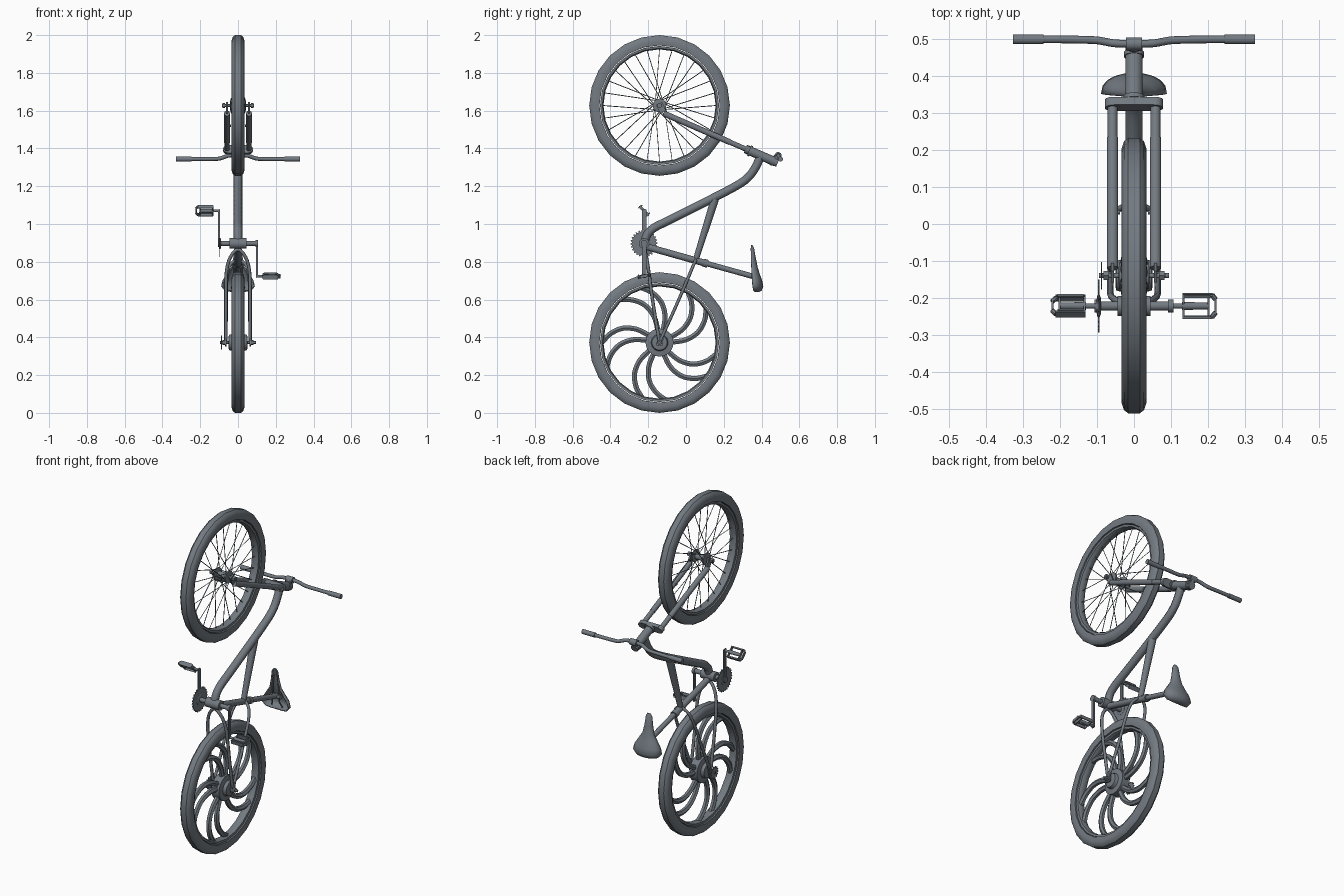
import bpy, bmesh
from math import sin, cos, pi, radians
from mathutils import Vector as V, Matrix as M

if "Cube" in bpy.data.objects:
    bpy.data.objects.remove(bpy.data.objects["Cube"])

REAR, FRONT, BB = V((0, -.14, .3725)), V((0, -.14, 1.6275)), V((0, -.222, .897))
GREY = bpy.data.materials.new("dark_grey")
GREY.diffuse_color = (.17, .195, .22, 1)
GREY.use_nodes = True
GREY.node_tree.nodes["Principled BSDF"].inputs["Base Color"].default_value = GREY.diffuse_color


def finish(name, me, angle=35):
    me.materials.clear()
    me.materials.append(GREY)
    ob = bpy.data.objects.new(name, me)
    bpy.context.collection.objects.link(ob)
    bpy.ops.object.select_all(action='DESELECT')
    ob.select_set(True)
    bpy.context.view_layer.objects.active = ob
    bpy.ops.object.shade_smooth_by_angle(angle=radians(angle))
    return ob


def done(name, bm, angle=35):
    bmesh.ops.recalc_face_normals(bm, faces=bm.faces)
    me = bpy.data.meshes.new(name)
    bm.to_mesh(me)
    bm.free()
    return finish(name, me, angle)


def box(bm, c, s, rx=0):
    bmesh.ops.create_cube(bm, size=1, matrix=M.Translation(c) @ M.Rotation(rx, 4, 'X') @ M.Diagonal((*s, 1)))


def cyl(bm, a, b, r1, r2=None, seg=14):
    a, b = V(a), V(b)
    d = b - a
    mat = M.Translation((a + b) / 2) @ d.to_track_quat('Z', 'Y').to_matrix().to_4x4()
    bmesh.ops.create_cone(bm, cap_ends=True, segments=seg, radius1=r1, radius2=r1 if r2 is None else r2,
                          depth=d.length, matrix=mat)


def rod(name, *parts):
    bm = bmesh.new()
    for p in parts:
        cyl(bm, *p)
    return done(name, bm)


def lathe(name, prof, c, seg=24, closed=False):
    # profile of (x, radius) points turned about the x axis
    bm = bmesh.new()
    rings = [[bm.verts.new(c + V((x, r * cos(2 * pi * i / seg), r * sin(2 * pi * i / seg)))) for i in range(seg)]
             for x, r in prof]
    n = len(prof)
    for k in range(n if closed else n - 1):
        a, b = rings[k], rings[(k + 1) % n]
        for i in range(seg):
            j = (i + 1) % seg
            bm.faces.new((a[i], a[j], b[j], b[i]))
    if not closed:
        bm.faces.new(rings[0])
        bm.faces.new(rings[-1])
    return done(name, bm)


def gear(name, c, r, teeth, thick):
    bm = bmesh.new()
    pts = []
    for i in range(teeth * 4):
        q = r if i % 4 < 2 else r - .008
        a = 2 * pi * i / (teeth * 4)
        pts.append(bm.verts.new(c + V((-thick / 2, q * cos(a), q * sin(a)))))
    f = bm.faces.new(pts)
    g = bmesh.ops.extrude_face_region(bm, geom=[f])['geom']
    bmesh.ops.translate(bm, vec=(thick, 0, 0), verts=[v for v in g if isinstance(v, bmesh.types.BMVert)])
    return done(name, bm)


def smooth_path(p, n):
    p = [V(q) for q in p]
    e = [2 * p[0] - p[1]] + p + [2 * p[-1] - p[-2]]
    out = []
    for i in range(1, len(e) - 2):
        a, b, c, d = e[i - 1:i + 3]
        for k in range(n):
            t = k / n
            out.append(.5 * (2 * b + (c - a) * t + (2 * a - 5 * b + 4 * c - d) * t * t
                             + (3 * b - a - 3 * c + d) * t ** 3))
    return out + [p[-1]]


def tube(name, paths, r, n=4, res=2):
    cu = bpy.data.curves.new(name, 'CURVE')
    cu.dimensions, cu.bevel_depth, cu.bevel_resolution, cu.use_fill_caps = '3D', r, res, True
    for p in paths:
        pts = smooth_path(p, n)
        s = cu.splines.new('POLY')
        s.points.add(len(pts) - 1)
        for sp, q in zip(s.points, pts):
            sp.co = (*q, 1)
    tmp = bpy.data.objects.new("tmp", cu)
    bpy.context.collection.objects.link(tmp)
    me = bpy.data.meshes.new_from_object(tmp.evaluated_get(bpy.context.evaluated_depsgraph_get()))
    bpy.data.objects.remove(tmp)
    return finish(name, me, 50)


def both(path):
    # mirror a half path ending on x = 0 into a full arch
    return path + [(-x, y, z) for x, y, z in path[-2::-1]]


# tyres and rims
half = [(.016, .3725), (.027, .364), (.034, .343), (.030, .318)]
rim = [(.024, .315), (.022, .303), (.010, .297)]
for n, c in (("rear", REAR), ("front", FRONT)):
    for part, h in (("tyre", half), ("rim", rim)):
        lathe(f"{n}_{part}", h + [(-x, r) for x, r in h[::-1]], c, closed=True)

# front wheel: hub and laced wire spokes
lathe("front_hub", [(-.042, .018), (-.04, .036), (-.032, .036), (-.028, .018), (.028, .018), (.032, .036),
                    (.04, .036), (.042, .018)], FRONT, 16)
spokes = []
for i in range(28):
    a, side = 2 * pi * i / 28, 1 if i % 2 else -1
    h = a + radians(40) * (1 if (i // 2) % 2 else -1)
    spokes.append([FRONT + V((side * .035, .033 * cos(h), .033 * sin(h))), FRONT + V((0, .302 * cos(a), .302 * sin(a)))])
tube("front_spokes", spokes, .0022, 1, 0)

# rear wheel: hub drum and five pairs of curved arms
lathe("rear_hub", [(-.05, .03), (-.048, .04), (-.03, .045), (-.025, .074), (.025, .074), (.03, .045),
                   (.048, .04), (.05, .03)], REAR, 24)
arms = []
for k in range(5):
    for off in (-12, 12):
        arms.append([REAR + V((0, r * cos(radians(189 + 72 * k + off + d)), r * sin(radians(189 + 72 * k + off + d))))
                     for r, d in ((.06, -32), (.14, -27), (.21, -18), (.265, -7), (.305, 3))])
tube("rear_wheel_arms", arms, .0155, 4, 1)

# axles, nuts, sprocket
for n, c, w in (("rear", REAR, .095), ("front", FRONT, .085)):
    rod(n + "_axle", (c - V((w, 0, 0)), c + V((w, 0, 0)), .007),
        *[(c + V((s * .068, 0, 0)), c + V((s * .082, 0, 0)), .014, .014, 6) for s in (-1, 1)])
gear("rear_sprocket", REAR + V((-.088, 0, 0)), .037, 14, .004)

# frame tubes
tube("main_tube", [[(0, -.222, .897), (0, -.203, .948), (0, -.165, .982), (0, -.1, 1.015), (0, .07, 1.1), (0, .25, 1.193),
                    (0, .325, 1.243), (0, .368, 1.3), (0, .395, 1.36)]], .0225)
rod("seat_tube", ((0, -.21, .88), (0, .11, .790), .018), ((0, .09, .796), (0, .115, .789), .021))
rod("seat_post", ((0, .09, .796), (0, .372, .718), .0145))
rod("brace_tube", ((0, .153, 1.132), (0, .05, .805), .022, .015))
rod("bottom_bracket", (BB - V((.045, 0, 0)), BB + V((.045, 0, 0)), .028, .028, 18),
    (BB - V((.105, 0, 0)), BB + V((.105, 0, 0)), .013))
tube("chain_stays", [both([(.064, -.14, .374), (.064, -.165, .52), (.064, -.186, .66), (.06, -.198, .755),
                           (.04, -.21, .825), (0, -.217, .865)])], .009)
tube("seat_stays", [both([(.064, -.14, .374), (.062, -.06, .55), (.06, .005, .70), (.05, .032, .765),
                          (.03, .046, .797), (0, .052, .812)])], .0085)
bm = bmesh.new()
for s in (-1, 1):
    box(bm, (s * .064, -.137, .385), (.008, .032, .06), radians(-10))
done("rear_dropouts", bm)

# fork and head tube along the tilted steering axis
U = V((0, .917, -.398))
crown = V((0, .325, 1.393))
rod("head_tube", (crown, crown + U * .165, .024, .024, 18), (crown + U * .01, crown + U * .022, .029, .029, 18),
    (crown + U * .14, crown + U * .152, .027, .027, 18))
bm = bmesh.new()
box(bm, crown, (.11, .022, .046), radians(-23.5))
for s in (-1, 1):
    x = V((s * .058, 0, 0))
    cyl(bm, crown + x - U * .012, crown + x + U * .012, .021)
done("fork_crown", bm)
for s, n in ((-1, "right"), (1, "left")):
    x = V((s * .058, 0, 0))
    rod(f"fork_leg_{n}", (crown + x, crown + x - U * .14, .0135), (crown + x - U * .10, crown + x - U * .485, .0155),
        (crown + x - U * .32, crown + x - U * .32 + V((-s * .02, 0, 0)), .006))
    bm = bmesh.new()
    box(bm, FRONT + V((s * .058, .008, -.012)), (.009, .035, .05), radians(25))
    done(f"fork_dropout_{n}", bm)

# stem, handlebar, grips
rod("stem", (crown + U * .15, crown + U * .175, .022), ((0, .468, 1.332), (0, .487, 1.362), .018, .018),
    ((-.022, .488, 1.363), (.022, .488, 1.363), .018))
tube("handlebar", [both([(.32, .5, 1.344), (.2, .5, 1.344), (.11, .498, 1.345), (.08, .494, 1.352),
                         (.05, .489, 1.362), (0, .488, 1.364)])], .0105)
for s, n in ((-1, "right"), (1, "left")):
    rod(f"grip_{n}", ((s * .245, .5, 1.344), (s * .328, .5, 1.344), .0135))

# saddle shell: arched sections (z, half width, top y, bottom y)
secs = [(.885, .008, .350, .345), (.872, .016, .357, .343), (.82, .022, .366, .344), (.77, .033, .376, .346),
        (.735, .056, .387, .348), (.70, .079, .400, .35), (.67, .086, .406, .352), (.65, .068, .398, .356),
        (.643, .035, .385, .364)]
bm = bmesh.new()
rows = [[bm.verts.new((w * cos(pi * j / 10), b + (t - b) * sin(pi * j / 10) ** .8 if 0 < j < 10 else b, z))
         for j in range(11)] for z, w, t, b in secs]
for a, b in zip(rows, rows[1:]):
    for j in range(10):
        bm.faces.new((a[j], a[j + 1], b[j + 1], b[j]))
bm.faces.new(rows[0])
bm.faces.new(rows[-1])
seat = done("saddle", bm, 60)
mod = seat.modifiers.new("shell", 'SOLIDIFY')
mod.thickness, mod.offset = .007, 0
tube("saddle_rails", [[(s * .012, .352, .85), (s * .02, .354, .77), (s * .022, .354, .70), (s * .035, .368, .66)]
                      for s in (-1, 1)], .004, 3, 1)
rod("saddle_clamp", ((-.03, .36, .721), (.03, .36, .721), .014))

# cranks, chainring, pedals (right side up, left side down)
gear("chainring", BB + V((-.096, 0, 0)), .072, 26, .004)
lathe("chainring_boss", [(-.101, .02), (-.099, .03), (-.093, .03), (-.089, .02)], BB, 18)
for s, n, tilt in ((-1, "right", -45), (1, "left", 12)):
    up = -s
    bm = bmesh.new()
    box(bm, BB + V((s * .1, 0, up * .086)), (.011, .024, .195))
    bmesh.ops.bevel(bm, geom=bm.edges[:], offset=.004, segments=2, affect='EDGES')
    cyl(bm, BB + V((s * .092, 0, 0)), BB + V((s * .107, 0, 0)), .018)
    done(f"crank_{n}", bm)
    bm = bmesh.new()
    for q in (-1, 1):
        box(bm, (s * .172, q * .031, 0), (.08, .005, .022))
        box(bm, (s * .172, q * .028, .011), (.07, .006, .006))
        box(bm, (s * .134, q * .018, 0), (.006, .028, .016))
        cyl(bm, (s * .211, q * .031, 0), (s * .221, q * .018, 0), .007, .007, 8)
    box(bm, (s * .221, 0, 0), (.006, .04, .016))
    box(bm, (s * .202, 0, 0), (.006, .06, .016))
    cyl(bm, (s * .13, 0, 0), (s * .205, 0, 0), .011, .009)
    cyl(bm, (s * .095, 0, 0), (s * .14, 0, 0), .007)
    bmesh.ops.transform(bm, verts=bm.verts, matrix=M.Translation(BB + V((0, 0, up * .173))) @ M.Rotation(radians(tilt), 4, 'X'))
    done(f"pedal_{n}", bm)
